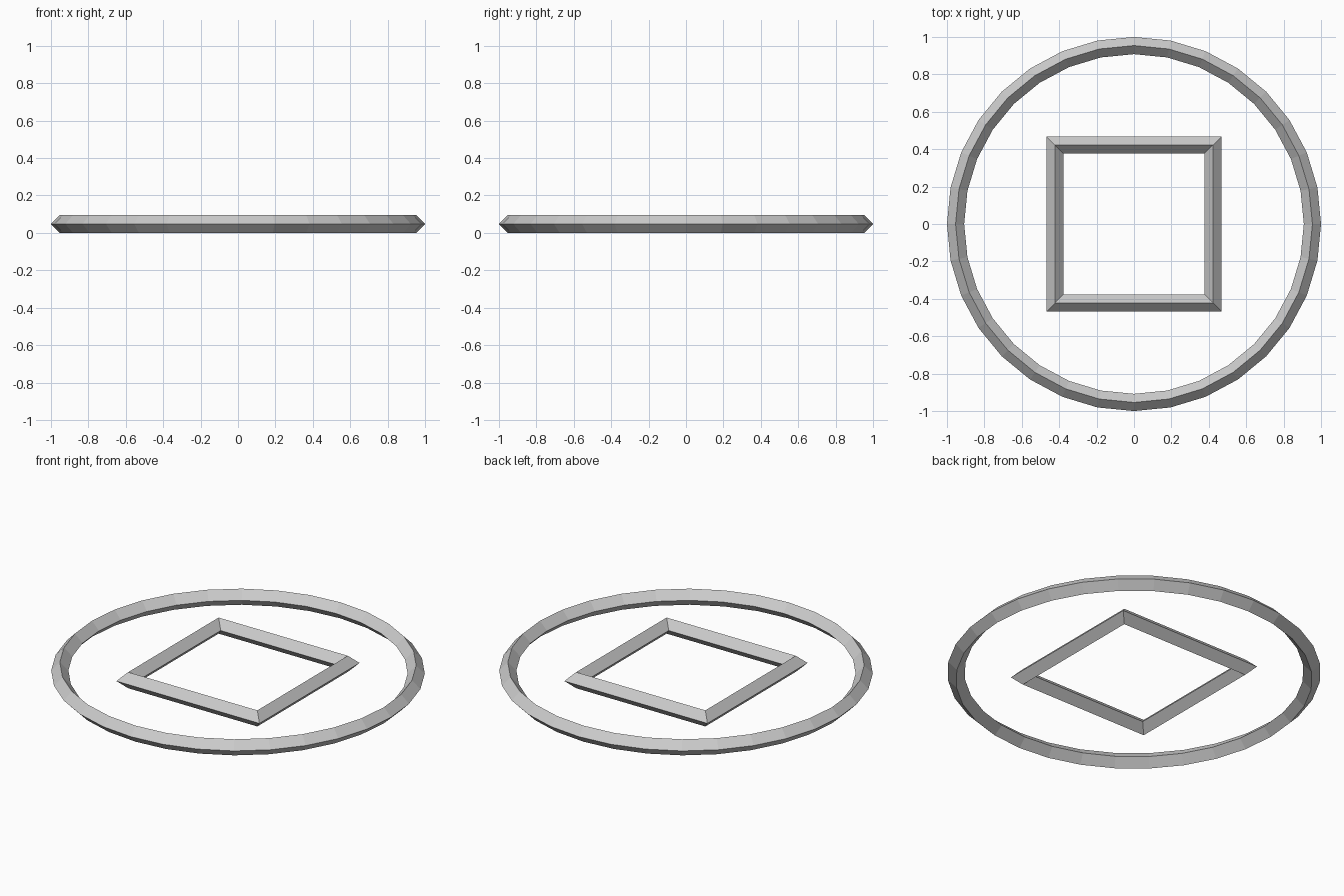
import bpy, bmesh, math

if "Cube" in bpy.data.objects:
    bpy.data.objects.remove(bpy.data.objects["Cube"])

HALF_H = 0.0475  # half height of the diamond section


def diamond_ring(name, sides, radius, half_w, start):
    """Closed ring with a diamond cross-section; radii measured at the corners."""
    section = [(half_w, HALF_H), (0, 2 * HALF_H), (-half_w, HALF_H), (0, 0)]
    bm = bmesh.new()
    loops = []
    for i in range(sides):
        a = start + 2 * math.pi * i / sides
        loops.append([bm.verts.new(((radius + d) * math.cos(a),
                                    (radius + d) * math.sin(a), z))
                      for d, z in section])
    for i in range(sides):
        p, q = loops[i], loops[(i + 1) % sides]
        for j in range(4):
            k = (j + 1) % 4
            bm.faces.new((p[j], q[j], q[k], p[k]))
    bmesh.ops.recalc_face_normals(bm, faces=bm.faces)
    mesh = bpy.data.meshes.new(name)
    bm.to_mesh(mesh)
    bm.free()
    obj = bpy.data.objects.new(name, mesh)
    bpy.context.collection.objects.link(obj)
    return obj


# Outer round ring
diamond_ring("outer_ring", 32, 0.954, 0.046, 0)

# Inner square frame with mitred corners
r2 = math.sqrt(2)
diamond_ring("square_frame", 4, 0.422 * r2, 0.0455 * r2, math.pi / 4)
